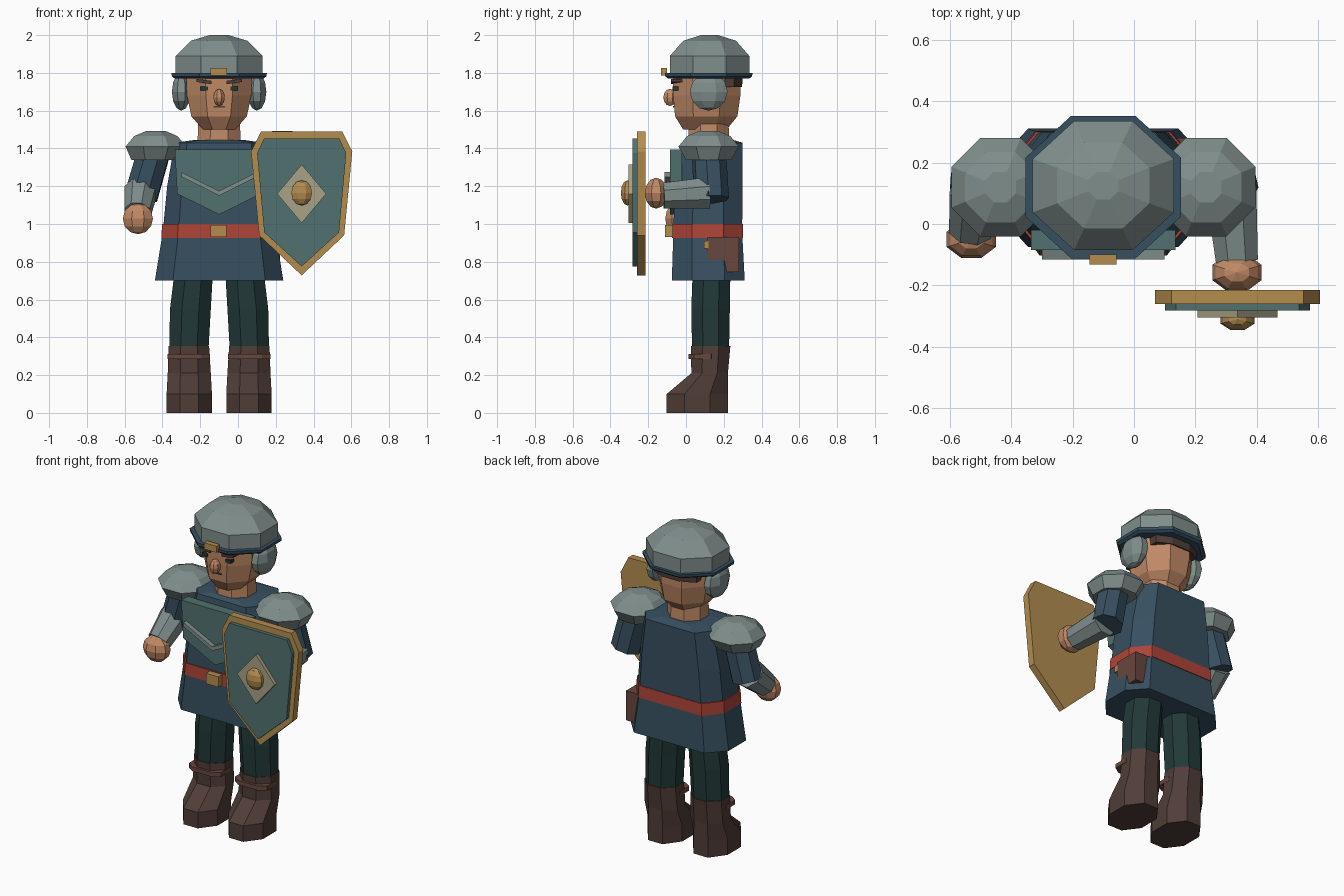
import bpy, bmesh
from math import pi, cos
from mathutils import Vector, Matrix

cube = bpy.data.objects.get("Cube")
if cube:
    bpy.data.objects.remove(cube, do_unlink=True)

CX, CY = -0.1, 0.12          # body axis
REG = 0.414                  # flat share of a regular octagon side


def material(name, hexa):
    rgb = [int(hexa[i:i + 2], 16) / 255 for i in (0, 2, 4)]
    col = [c / 12.92 if c < 0.04 else ((c + 0.055) / 1.055) ** 2.4 for c in rgb] + [1]
    m = bpy.data.materials.new(name)
    m.use_nodes = True
    m.diffuse_color = col
    node = m.node_tree.nodes["Principled BSDF"]
    node.inputs["Base Color"].default_value = col
    node.inputs["Roughness"].default_value = 0.8
    return m


steel = material("steel_grey", "7f8e8c")
blue = material("tunic_blue", "374f60")
teal = material("plate_teal", "50716f")
skin = material("skin", "c18a66")
red = material("belt_red", "ae4438")
boot_brown = material("boot_brown", "503d37")
green = material("trouser_green", "223838")
gold = material("brass", "b48d4f")
pale = material("pale_brass", "a9a287")
leather = material("leather", "68473e")


def finish(name, bm, mat):
    bmesh.ops.recalc_face_normals(bm, faces=bm.faces)
    me = bpy.data.meshes.new(name)
    bm.to_mesh(me)
    bm.free()
    me.materials.append(mat)
    ob = bpy.data.objects.new(name, me)
    bpy.context.scene.collection.objects.link(ob)
    return ob


def loft(name, mat, rings, fx=REG, fy=REG):
    """Eight-sided stack; each ring is (z, cx, cy, half_x, half_y)."""
    bm = bmesh.new()
    corners = [(1, -fy), (1, fy), (fx, 1), (-fx, 1), (-1, fy), (-1, -fy), (-fx, -1), (fx, -1)]
    loops = [[bm.verts.new((cx + a * hx, cy + b * hy, z)) for a, b in corners]
             for z, cx, cy, hx, hy in rings]
    for lo, hi in zip(loops, loops[1:]):
        for i in range(8):
            j = (i + 1) % 8
            bm.faces.new((lo[i], lo[j], hi[j], hi[i]))
    bm.faces.new(loops[0])
    bm.faces.new(loops[-1])
    return finish(name, bm, mat)


def prism(name, mat, outline, y0, y1):
    """Outline in x, z pushed from y0 to y1."""
    bm = bmesh.new()
    face = bm.faces.new([bm.verts.new((x, y0, z)) for x, z in outline])
    new = bmesh.ops.extrude_face_region(bm, geom=[face])["geom"]
    bmesh.ops.translate(bm, vec=(0, y1 - y0, 0),
                        verts=[v for v in new if isinstance(v, bmesh.types.BMVert)])
    return finish(name, bm, mat)


def box(name, mat, x0, x1, y0, y1, z0, z1):
    return prism(name, mat, [(x0, z0), (x1, z0), (x1, z1), (x0, z1)], y0, y1)


def ball(name, mat, centre, half, rings=6):
    bm = bmesh.new()
    bmesh.ops.create_uvsphere(bm, u_segments=8, v_segments=rings, radius=1)
    k = 1 / cos(pi / 8)
    bm.transform(Matrix.Translation(centre) @ Matrix.Diagonal((half[0] * k, half[1] * k, half[2], 1))
                 @ Matrix.Rotation(pi / 8, 4, "Z"))
    return finish(name, bm, mat)


def limb(name, mat, a, b, ra, rb):
    a, b = Vector(a), Vector(b)
    d = b - a
    bm = bmesh.new()
    bmesh.ops.create_cone(bm, cap_ends=True, segments=8, radius1=ra, radius2=rb, depth=d.length)
    bm.transform(Matrix.Translation((a + b) / 2) @ d.to_track_quat("Z", "Y").to_matrix().to_4x4()
                 @ Matrix.Rotation(pi / 8, 4, "Z"))
    return finish(name, bm, mat)


# Tunic, belt and buckle
loft("tunic", blue, [(0.70, CX, 0.118, 0.34, 0.193), (0.96, CX, 0.115, 0.298, 0.182),
                     (1.2, CX, 0.12, 0.275, 0.18), (1.43, CX, 0.14, 0.235, 0.16),
                     (1.445, CX, 0.13, 0.13, 0.12)], 0.72, 0.45)
loft("belt", red, [(0.925, CX, 0.115, 0.306, 0.188), (1.0, CX, 0.115, 0.302, 0.186)], 0.72, 0.45)
box("buckle", gold, -0.145, -0.06, -0.11, -0.06, 0.93, 0.995)

# Chest plate with raised chevron
prism("chest_plate", teal, [(CX - 0.235, 1.395), (CX - 0.222, 1.16), (CX, 1.05),
                            (CX + 0.222, 1.16), (CX + 0.235, 1.395)], -0.085, -0.02)
prism("chevron", steel, [(CX - 0.2, 1.275), (CX - 0.2, 1.25), (CX, 1.15), (CX + 0.2, 1.25),
                         (CX + 0.2, 1.275), (CX, 1.175)], -0.115, -0.08)

# Belt pouch
box("pouch", leather, 0.08, 0.222, 0.115, 0.28, 0.745, 0.93)
box("pouch_clasp", gold, 0.12, 0.225, 0.095, 0.12, 0.87, 0.91)

# Head, neck and hair
loft("neck", skin, [(1.42, CX, 0.12, 0.115, 0.11), (1.54, CX, 0.12, 0.11, 0.105)])
loft("head", skin, [(1.5, CX, 0.1, 0.085, 0.115), (1.57, CX, 0.107, 0.147, 0.165),
                    (1.68, CX, 0.11, 0.17, 0.178), (1.79, CX, 0.11, 0.175, 0.18)])
loft("hair", boot_brown, [(1.725, CX, 0.225, 0.15, 0.072), (1.79, CX, 0.225, 0.155, 0.075)])
ball("nose", skin, (CX, -0.085, 1.67), (0.03, 0.035, 0.045))
box("mouth", boot_brown, CX - 0.03, CX + 0.03, -0.07, -0.04, 1.617, 1.624)

# Helmet
loft("helmet_brim", blue, [(1.77, CX, 0.12, 0.235, 0.215), (1.782, CX, 0.12, 0.25, 0.23),
                           (1.8, CX, 0.12, 0.253, 0.232)])
loft("helmet_dome", steel, [(1.79, CX, 0.125, 0.23, 0.21), (1.89, CX, 0.125, 0.23, 0.21),
                            (1.97, CX, 0.125, 0.15, 0.14), (2.0, CX, 0.125, 0.05, 0.045)])
box("helmet_badge", gold, -0.145, -0.057, -0.132, -0.1, 1.785, 1.825)

# Paired parts
for s, side in ((-1, "right"), (1, "left")):
    def X(d):
        return CX + s * d

    ball(side + "_ear_guard", steel, (X(0.2), 0.12, 1.7), (0.05, 0.1, 0.1))
    box(side + "_eye", green, X(0.08) - 0.02, X(0.08) + 0.02, -0.072, -0.02, 1.708, 1.727)
    prism(side + "_brow", boot_brown, [(X(0.04), 1.74), (X(0.12), 1.752), (X(0.12), 1.768),
                                       (X(0.04), 1.758)], -0.08, 0)
    loft(side + "_pauldron", steel, [(1.34, X(0.34), CY, 0.125, 0.12), (1.41, X(0.335), CY, 0.16, 0.16),
                                     (1.465, X(0.335), CY, 0.115, 0.115),
                                     (1.493, X(0.335), CY, 0.05, 0.05)])
    # Leg, boot and strap
    loft(side + "_leg", green, [(0.34, X(0.16), 0.13, 0.104, 0.098), (0.55, X(0.152), 0.13, 0.108, 0.102),
                                (0.74, X(0.135), 0.135, 0.102, 0.1)])
    loft(side + "_boot", boot_brown, [(0, X(0.158), 0.06, 0.12, 0.162), (0.1, X(0.158), 0.06, 0.12, 0.162),
                                      (0.21, X(0.158), 0.125, 0.114, 0.097),
                                      (0.355, X(0.16), 0.131, 0.107, 0.104)])
    loft(side + "_boot_strap", leather, [(0.285, X(0.16), 0.088, 0.112, 0.076),
                                         (0.312, X(0.16), 0.088, 0.112, 0.076)], 0.6, 0.6)

# Arms: the right hangs, the left reaches forward to the shield
for side, shoulder, elbow, wrist, fist in (
        ("right", (-0.44, CY, 1.4), (-0.515, 0.125, 1.14), (-0.532, -0.02, 1.06), (-0.53, -0.05, 1.028)),
        ("left", (0.25, CY, 1.4), (0.315, 0.135, 1.13), (0.335, -0.12, 1.15), (0.335, -0.158, 1.163))):
    limb(side + "_upper_arm", blue, shoulder, elbow, 0.092, 0.094)
    start = Vector(elbow) + Vector((0, -0.015, 0.035))
    limb(side + "_forearm", steel, start, wrist, 0.09, 0.074)
    ball(side + "_fist", skin, fist, (0.08, 0.06, 0.082))

# Shield: rim, field, diamond and boss
SX, SZ = 0.337, 1.15
half = [(0, 0.728), (0.225, 0.94), (0.268, 1.385), (0.215, 1.49)]
inner = [(0, 0.775), (0.198, 0.955), (0.236, 1.375), (0.2, 1.452)]
for name, mat, pts, y0, y1 in (("shield_rim", gold, half, -0.26, -0.215),
                               ("shield_field", teal, inner, -0.282, -0.25)):
    prism(name, mat, [(SX + x, z) for x, z in pts] + [(SX - x, z) for x, z in pts[:0:-1]], y0, y1)
prism("shield_diamond", pale, [(SX, SZ - 0.145), (SX + 0.13, SZ + 0.01), (SX, SZ + 0.165),
                               (SX - 0.13, SZ + 0.01)], -0.304, -0.275)
ball("shield_boss", gold, (SX, -0.31, SZ + 0.015), (0.055, 0.035, 0.067))
